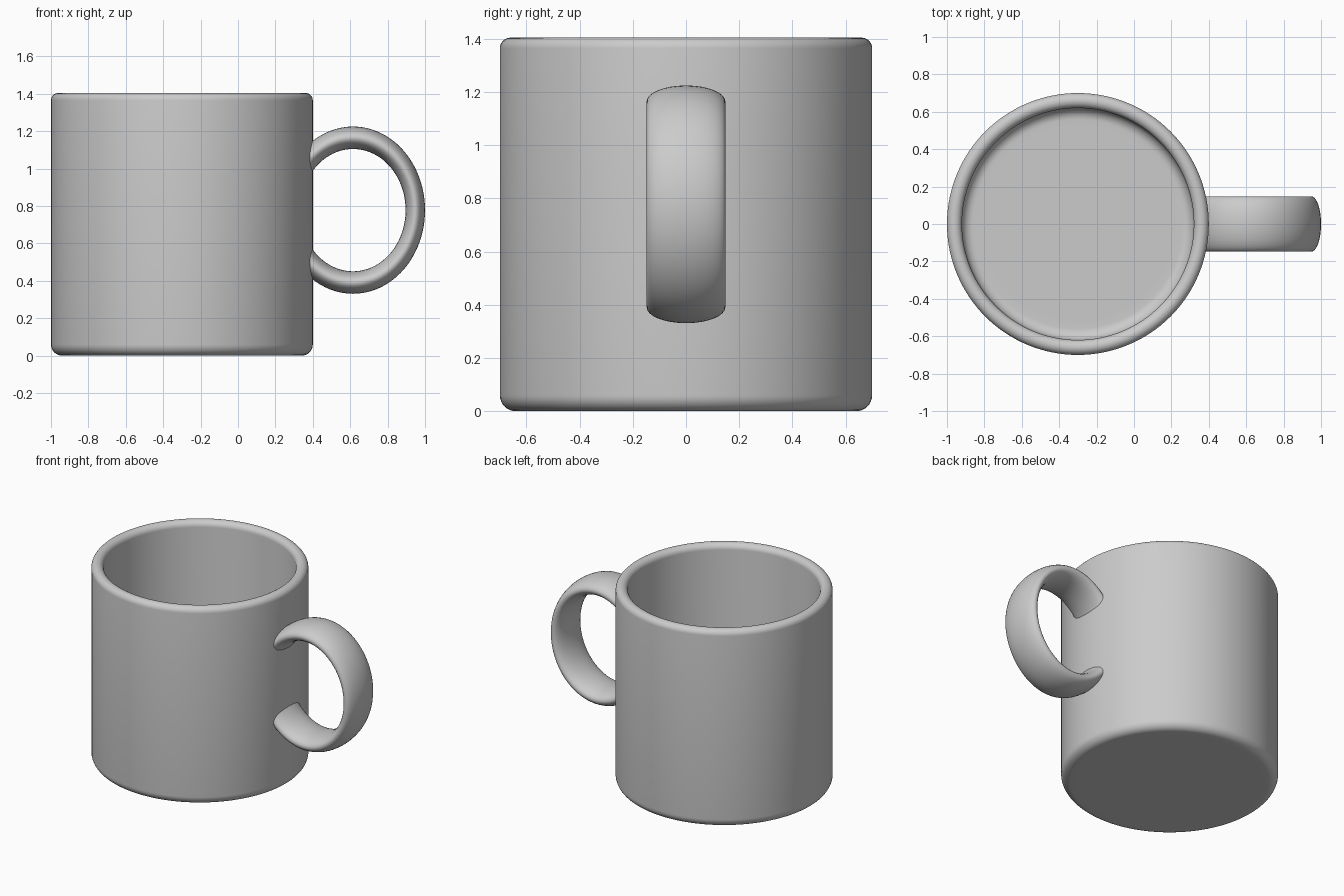
import bpy, bmesh, math
from mathutils import Vector

if "Cube" in bpy.data.objects:
    bpy.data.objects.remove(bpy.data.objects["Cube"])

grey = bpy.data.materials.new("light_grey")
grey.diffuse_color = (0.6, 0.6, 0.6, 1)
grey.use_nodes = True
grey.node_tree.nodes["Principled BSDF"].inputs["Base Color"].default_value = grey.diffuse_color


def finish(bm, name, loc):
    bmesh.ops.recalc_face_normals(bm, faces=bm.faces)
    me = bpy.data.meshes.new(name)
    bm.to_mesh(me)
    bm.free()
    me.materials.append(grey)
    ob = bpy.data.objects.new(name, me)
    ob.location = loc
    bpy.context.collection.objects.link(ob)
    bpy.ops.object.select_all(action='DESELECT')
    ob.select_set(True)
    bpy.context.view_layer.objects.active = ob
    bpy.ops.object.shade_smooth_by_angle(angle=math.radians(35))


def arc(cx, cz, r, a0, a1, n):
    """Points on an arc, angles in degrees."""
    return [(cx + r * math.cos(math.radians(a0 + (a1 - a0) * i / n)),
             cz + r * math.sin(math.radians(a0 + (a1 - a0) * i / n))) for i in range(n + 1)]


# Mug body: base fillet, outer wall, rounded rim, inner wall, floor fillet
R, RI, H, FLOOR = 0.70, 0.62, 1.405, 0.08
rim = (R - RI) / 2
profile = [(0, 0), (0.60, 0)]
profile += arc(R - 0.06, 0.06, 0.06, -90, 0, 8)
profile += arc(R - rim, H - rim, rim, 0, 180, 14)
profile += arc(RI - 0.06, FLOOR + 0.06, 0.06, 0, -90, 8)
profile += [(0.52, FLOOR), (0, FLOOR)]

bm = bmesh.new()
vs = [bm.verts.new((r, 0, z)) for r, z in profile]
es = [bm.edges.new(p) for p in zip(vs, vs[1:])]
bmesh.ops.spin(bm, geom=vs + es, cent=(0, 0, 0), axis=(0, 0, 1),
               angle=2 * math.pi, steps=128, use_duplicate=False)
bmesh.ops.remove_doubles(bm, verts=bm.verts, dist=1e-4)
finish(bm, "mug_body", (-0.30, 0, 0))

# Handle: flattened oval ring, cut off inside the mug wall
NU, NV = 96, 32
bm = bmesh.new()
rings = []
for i in range(NU):
    u = 2 * math.pi * i / NU
    ring = []
    for j in range(NV):
        v = 2 * math.pi * j / NV
        ring.append(bm.verts.new(((0.333 + 0.052 * math.cos(v)) * math.cos(u),
                                  0.148 * math.sin(v),
                                  (0.387 + 0.060 * math.cos(v)) * math.sin(u))))
    rings.append(ring)
for i in range(NU):
    a, b = rings[i], rings[(i + 1) % NU]
    for j in range(NV):
        k = (j + 1) % NV
        bm.faces.new((a[j], b[j], b[k], a[k]))
cut = bmesh.ops.bisect_plane(bm, geom=bm.verts[:] + bm.edges[:] + bm.faces[:],
                             plane_co=Vector((0.35 - 0.615, 0, 0)),
                             plane_no=Vector((-1, 0, 0)), clear_outer=True)
bmesh.ops.holes_fill(bm, edges=[e for e in bm.edges if e.is_boundary])
finish(bm, "handle", (0.615, 0, 0.778))
